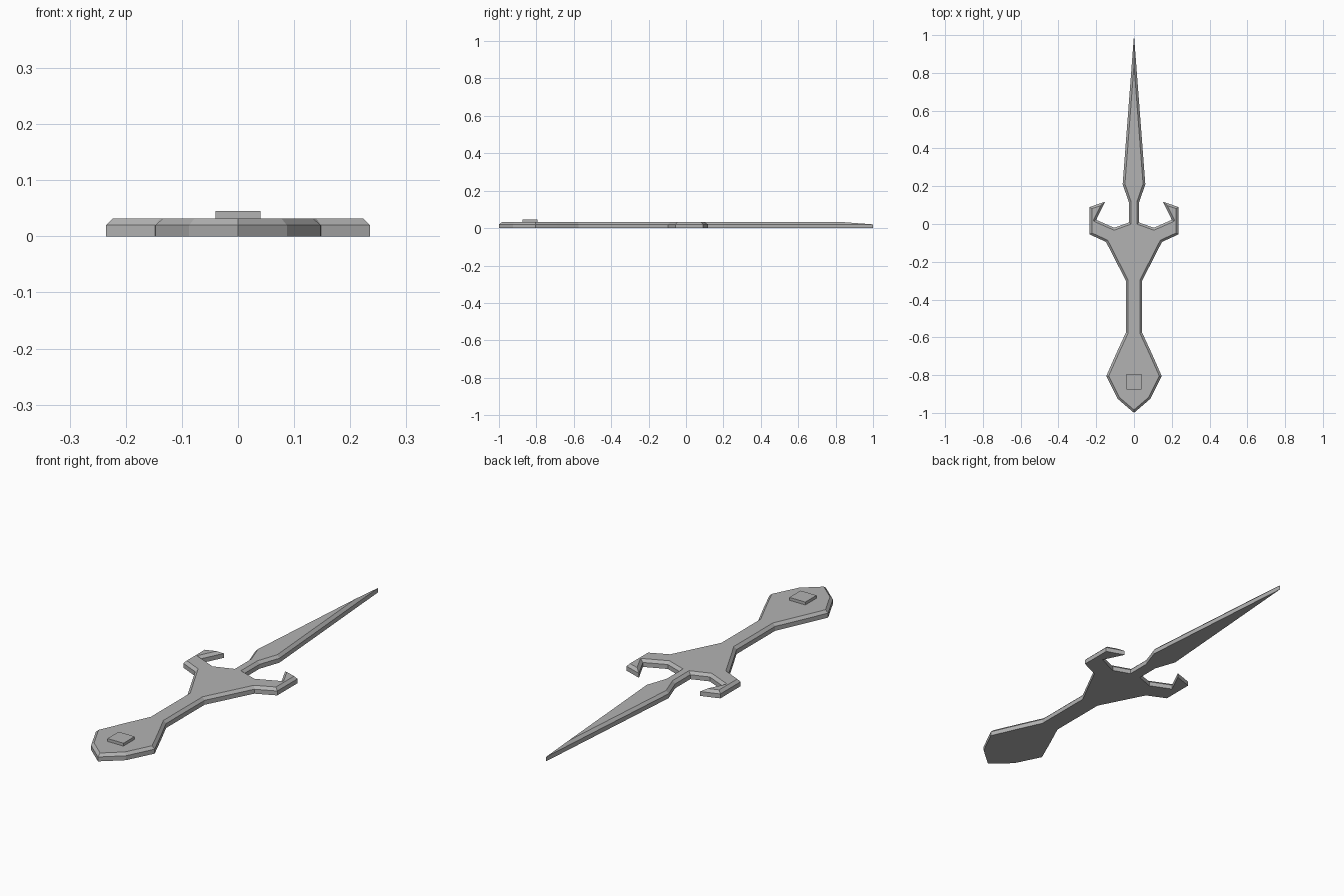
import bpy
import bmesh
from mathutils import Vector

if "Cube" in bpy.data.objects:
    bpy.data.objects.remove(bpy.data.objects["Cube"], do_unlink=True)

grey = bpy.data.materials.new("plain grey")
grey.use_nodes = True
grey.diffuse_color = (0.45, 0.45, 0.45, 1)
grey.node_tree.nodes["Principled BSDF"].inputs["Base Color"].default_value = grey.diffuse_color

BEVEL = 0.012
EDGE_Z, TOP_Z = 0.02, 0.032

# Right half of the outline, from pommel end to blade tip
half = [
    (0, -1), (0.087, -0.925), (0.147, -0.805), (0.096, -0.69),  # pommel
    (0.043, -0.575), (0.043, -0.3),                             # grip
    (0.148, -0.095), (0.235, -0.055), (0.235, 0.09),            # guard
    (0.153, 0.118), (0.2, 0.022), (0.105, -0.02),               # hook
    (0.027, 0.008), (0.027, 0.115), (0.06, 0.21), (0, 1),       # blade
]
outline = [Vector(p) for p in half]
outline += [Vector((-x, y)) for x, y in half[-2:0:-1]]


def inset(points, d):
    """Move a counter-clockwise outline inwards with mitred corners."""
    result = []
    for i, p in enumerate(points):
        a = (p - points[i - 1]).normalized()
        b = (points[(i + 1) % len(points)] - p).normalized()
        n1, n2 = Vector((-a.y, a.x)), Vector((-b.y, b.x))
        result.append(p + (n1 + n2) * d / (1 + n1.dot(n2)))
    return result


def make_stack(name, layers):
    """Loft a closed solid through (outline, height) layers."""
    bm = bmesh.new()
    rings = [[bm.verts.new((p[0], p[1], z)) for p in pts] for pts, z in layers]
    count = len(rings[0])
    for low, high in zip(rings, rings[1:]):
        for i in range(count):
            j = (i + 1) % count
            bm.faces.new((low[i], low[j], high[j], high[i]))
    bm.faces.new(rings[0][::-1])
    bm.faces.new(rings[-1])
    mesh = bpy.data.meshes.new(name)
    bm.to_mesh(mesh)
    bm.free()
    mesh.materials.append(grey)
    obj = bpy.data.objects.new(name, mesh)
    bpy.context.collection.objects.link(obj)
    return obj


# Dagger body with chamfered upper rim
make_stack("dagger_body", [(outline, 0), (outline, EDGE_Z), (inset(outline, BEVEL), TOP_Z)])

# Raised square stud on the pommel
s, y = 0.04, -0.835
square = [(-s, y - s), (s, y - s), (s, y + s), (-s, y + s)]
make_stack("pommel_stud", [(square, EDGE_Z), (square, 0.045)])
